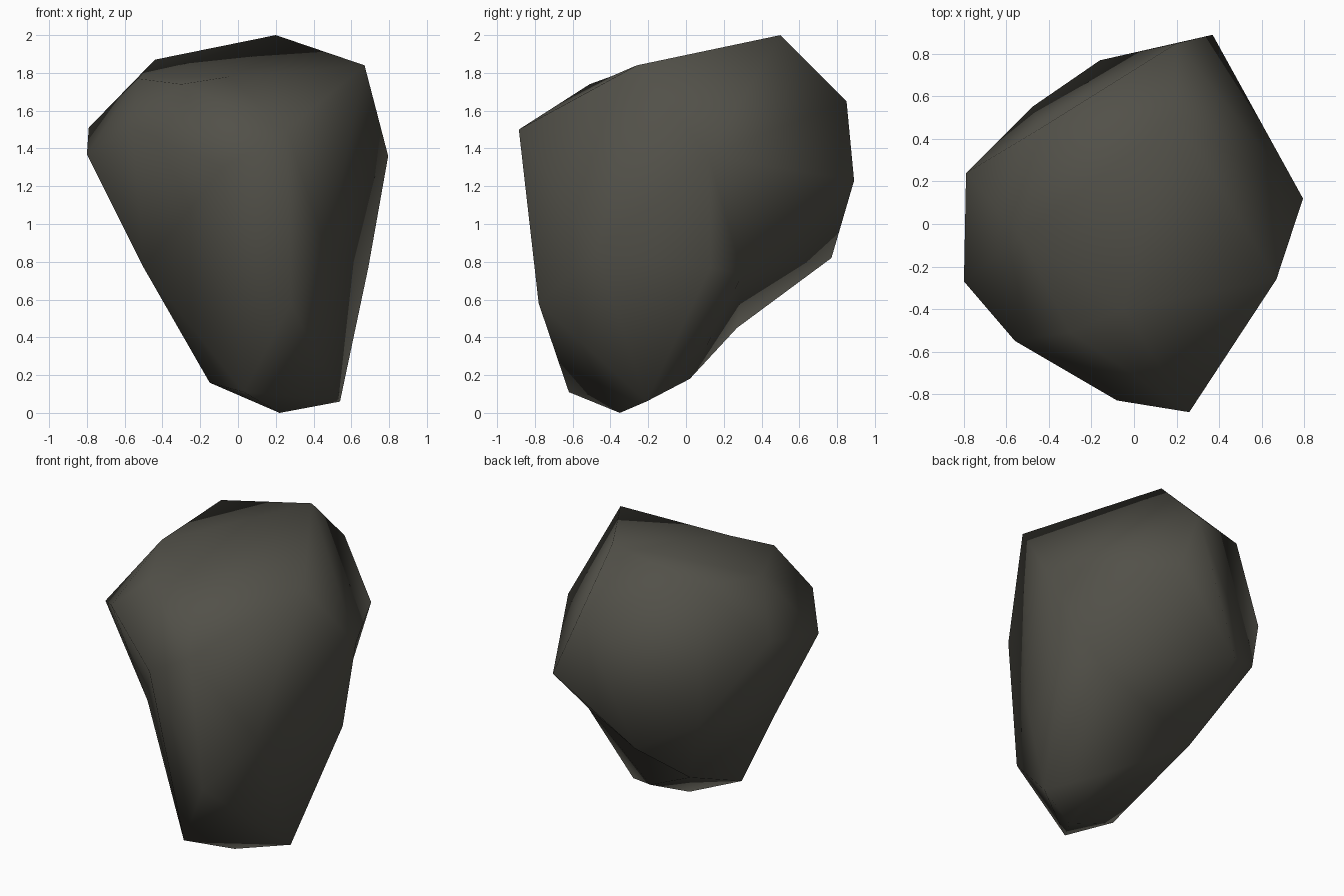
import bpy, bmesh
from mathutils import Vector

if "Cube" in bpy.data.objects:
    bpy.data.objects.remove(bpy.data.objects["Cube"])

# Key corners of the boulder, grouped from the top down
corners = [
    # crown
    (0.20, 0.50, 2.00), (0.67, -0.26, 1.84), (-0.44, 0.45, 1.87), (-0.30, -0.51, 1.74),
    (-0.53, -0.06, 1.77), (-0.05, -0.40, 1.78),
    # shoulder
    (0.20, 0.85, 1.65), (0.26, -0.885, 1.50), (-0.56, -0.55, 1.51), (-0.79, 0.24, 1.51),
    (-0.80, -0.27, 1.37), (0.795, 0.12, 1.36), (-0.08, -0.83, 1.30), (0.37, 0.89, 1.23),
    # waist
    (-0.48, 0.55, 0.97), (-0.16, 0.77, 0.82), (0.69, 0.13, 0.77), (-0.50, -0.25, 0.77),
    (0.52, 0.30, 0.735), (0.28, -0.78, 0.58), (-0.22, 0.27, 0.45), (0.47, -0.47, 0.85),
    # foot
    (0.25, 0.02, 0.18), (-0.15, -0.38, 0.16), (0.03, -0.62, 0.11),
    (0.54, -0.21, 0.06), (0.22, -0.35, 0.00),
]
center = Vector((0.05, 0.0, 1.05))

# Hull of a rounded-out copy, so slightly sunken corners keep their place
bm = bmesh.new()
verts = []
for c in corners:
    d = Vector(c) - center
    verts.append(bm.verts.new(center + d * d.length ** -0.5))
bmesh.ops.convex_hull(bm, input=verts)
bmesh.ops.triangulate(bm, faces=bm.faces[:])


def flip(a, b):
    """Turn the ridge between two corners into the hollow across it."""
    e = bm.edges.get((verts[a], verts[b]))
    if e:
        bmesh.ops.rotate_edges(bm, edges=[e])


# Hollows on the back underside
flip(15, 22)
flip(13, 22)
flip(13, 16)

# Move the corners back to their true positions
for v, c in zip(verts, corners):
    v.co = c
bmesh.ops.recalc_face_normals(bm, faces=bm.faces[:])
for f in bm.faces:
    f.smooth = True

mesh = bpy.data.meshes.new("boulder")
bm.to_mesh(mesh)
bm.free()

# Stone colour
stone = bpy.data.materials.new("dark olive stone")
stone.diffuse_color = (0.084, 0.081, 0.066, 1.0)
stone.use_nodes = True
stone.node_tree.nodes["Principled BSDF"].inputs["Base Color"].default_value = stone.diffuse_color
mesh.materials.append(stone)

boulder = bpy.data.objects.new("boulder", mesh)
bpy.context.collection.objects.link(boulder)
